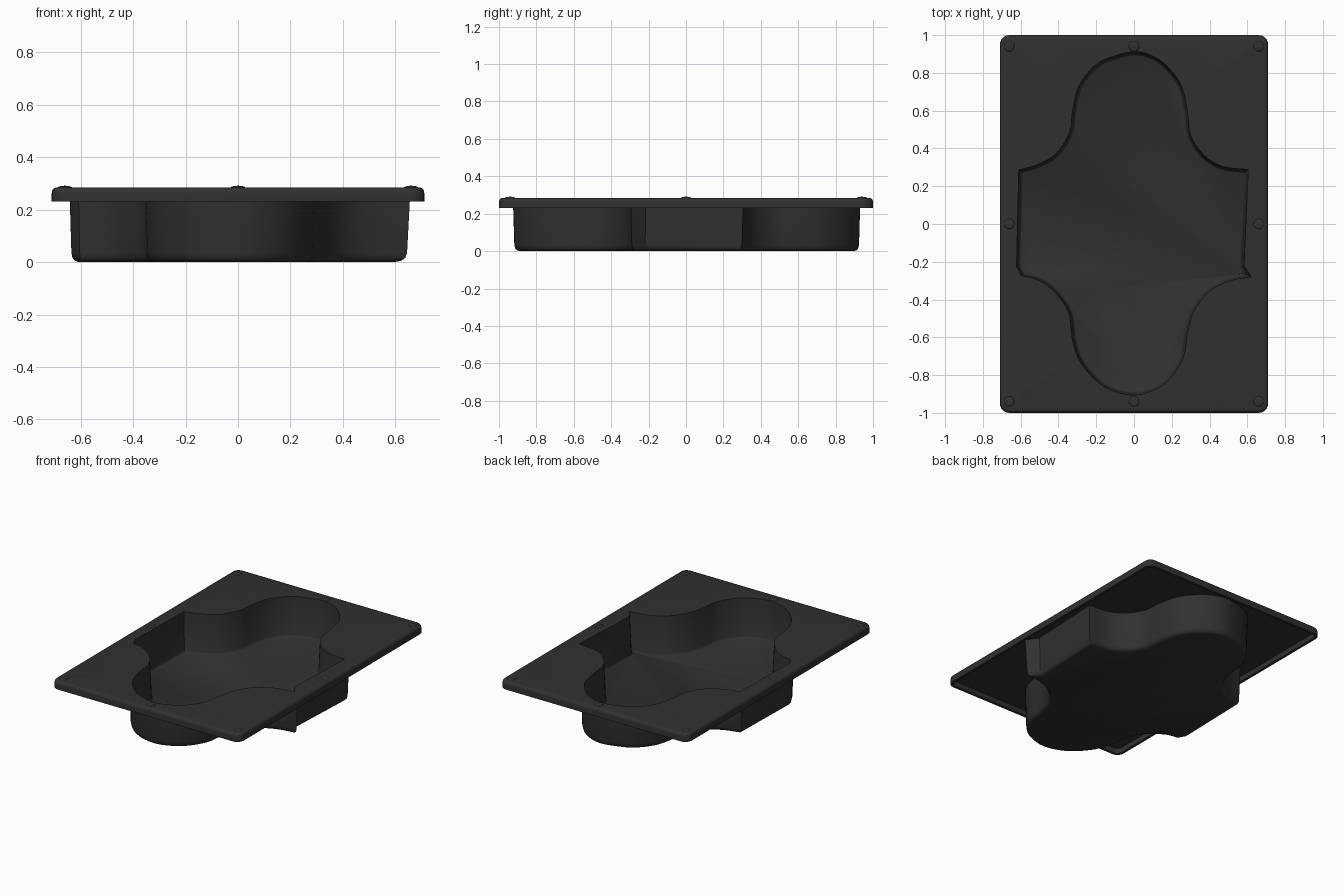
import bpy, bmesh, math
from mathutils import Vector

if "Cube" in bpy.data.objects:
    bpy.data.objects.remove(bpy.data.objects["Cube"])

TOP, LIP, SHEET = 0.285, 0.23, 0.018

black = bpy.data.materials.new("charcoal plastic")
black.diffuse_color = (0.03, 0.03, 0.031, 1)
black.use_nodes = True
black.node_tree.nodes["Principled BSDF"].inputs["Base Color"].default_value = black.diffuse_color

# basin outline: two lobed ends joined by straight sides
BACK = [(.605, .288), (.47, .305), (.37, .365), (.30, .47), (.282, .60), (.25, .735), (.17, .84),
        (.09, .893), (0, .912), (-.10, .89), (-.20, .845), (-.29, .735), (-.325, .60),
        (-.34, .49), (-.41, .375), (-.51, .315), (-.61, .286)]
FRONT = [(-.595, -.275), (-.51, -.295), (-.42, -.36), (-.345, -.47), (-.328, -.60), (-.29, -.72),
         (-.20, -.83), (-.10, -.888), (0, -.905), (.09, -.885), (.18, -.83), (.26, -.71),
         (.284, -.57), (.32, -.455), (.40, -.355), (.51, -.30), (.622, -.28)]


def spline(points, steps=4):
    p = [Vector(q) for q in points]
    p = [2 * p[0] - p[1]] + p + [2 * p[-1] - p[-2]]
    out = []
    for a, b, c, d in zip(p, p[1:], p[2:], p[3:]):
        for i in range(steps):
            t = i / steps
            out.append(0.5 * (2 * b + (c - a) * t + (2 * a - 5 * b + 4 * c - d) * t * t
                              + (3 * b - a - 3 * c + d) * t ** 3))
    return out + [p[-2]]


basin = spline(BACK) + [Vector((-.622, -.225))] + spline(FRONT) + [Vector((.582, -.222))]


def offset(path, dist):
    """Move a counter-clockwise closed path outward by dist."""
    out = []
    for i, p in enumerate(path):
        d1 = (p - path[i - 1]).normalized()
        d2 = (path[(i + 1) % len(path)] - p).normalized()
        n1, n2 = Vector((d1.y, -d1.x)), Vector((d2.y, -d2.x))
        m = n1 + n2
        out.append(p + m * dist / max(1 + n1.dot(n2), 0.5))
    return out


def rounded_rect(inset, r=0.05, seg=6):
    r = max(r - inset, 0.012)
    w, h = 0.71 - inset - r, 1.0 - inset - r
    pts = []
    for k, (sx, sy) in enumerate([(1, 1), (-1, 1), (-1, -1), (1, -1)]):
        for i in range(seg + 1):
            a = math.pi / 2 * (k + i / seg)
            pts.append(Vector((sx * w + r * math.cos(a), sy * h + r * math.sin(a))))
    return pts


def finish(bm, name):
    bmesh.ops.recalc_face_normals(bm, faces=bm.faces)
    mesh = bpy.data.meshes.new(name)
    bm.to_mesh(mesh)
    bm.free()
    mesh.materials.append(black)
    ob = bpy.data.objects.new(name, mesh)
    bpy.context.collection.objects.link(ob)
    bpy.context.view_layer.objects.active = ob
    ob.select_set(True)
    bpy.ops.object.shade_smooth_by_angle(angle=math.radians(35))
    ob.select_set(False)
    return ob


# tray: one moulded sheet with lip, flange and basin
bm = bmesh.new()


def ring(path, z):
    return [bm.verts.new((p.x, p.y, z)) for p in path]


def loft(rings):
    for a, b in zip(rings, rings[1:]):
        for i in range(len(a)):
            j = (i + 1) % len(a)
            bm.faces.new((a[i], a[j], b[j], b[i]))


def fill_between(a, b):
    edges = []
    for loop in (a, b):
        for i, v in enumerate(loop):
            w = loop[(i + 1) % len(loop)]
            edges.append(bm.edges.get((v, w)) or bm.edges.new((v, w)))
    bmesh.ops.triangle_fill(bm, edges=edges, use_beauty=True)


inner = [ring(offset(basin, d), z) for d, z in
         [(0, TOP), (-.012, .03), (-.016, .022), (-.022, .018)]]
outer = [ring(offset(basin, d), z) for d, z in
         [(.02, TOP - SHEET), (.013, .035), (.009, .016), (0, .005), (-.014, 0)]]
lip = [ring(rounded_rect(d), z) for d, z in
       [(.02, TOP), (.009, TOP - .003), (.002, TOP - .011), (0, TOP - .022), (0, LIP),
        (.018, LIP), (.018, TOP - SHEET)]]
for rings in (inner, outer, lip):
    loft(rings)
bm.faces.new(inner[-1])
bm.faces.new(outer[-1])
fill_between(lip[0], inner[0])
fill_between(lip[-1], outer[0])
finish(bm, "tray")

# low domed studs around the flange
for x in (-.66, 0, .66):
    for y in (-.94, 0, .94):
        if x or y:
            bm = bmesh.new()
            bmesh.ops.create_uvsphere(bm, u_segments=20, v_segments=10, radius=1)
            bmesh.ops.scale(bm, vec=(.028, .028, .008), verts=bm.verts)
            bmesh.ops.translate(bm, vec=(x, y, TOP - .002), verts=bm.verts)
            finish(bm, "flange_stud")
